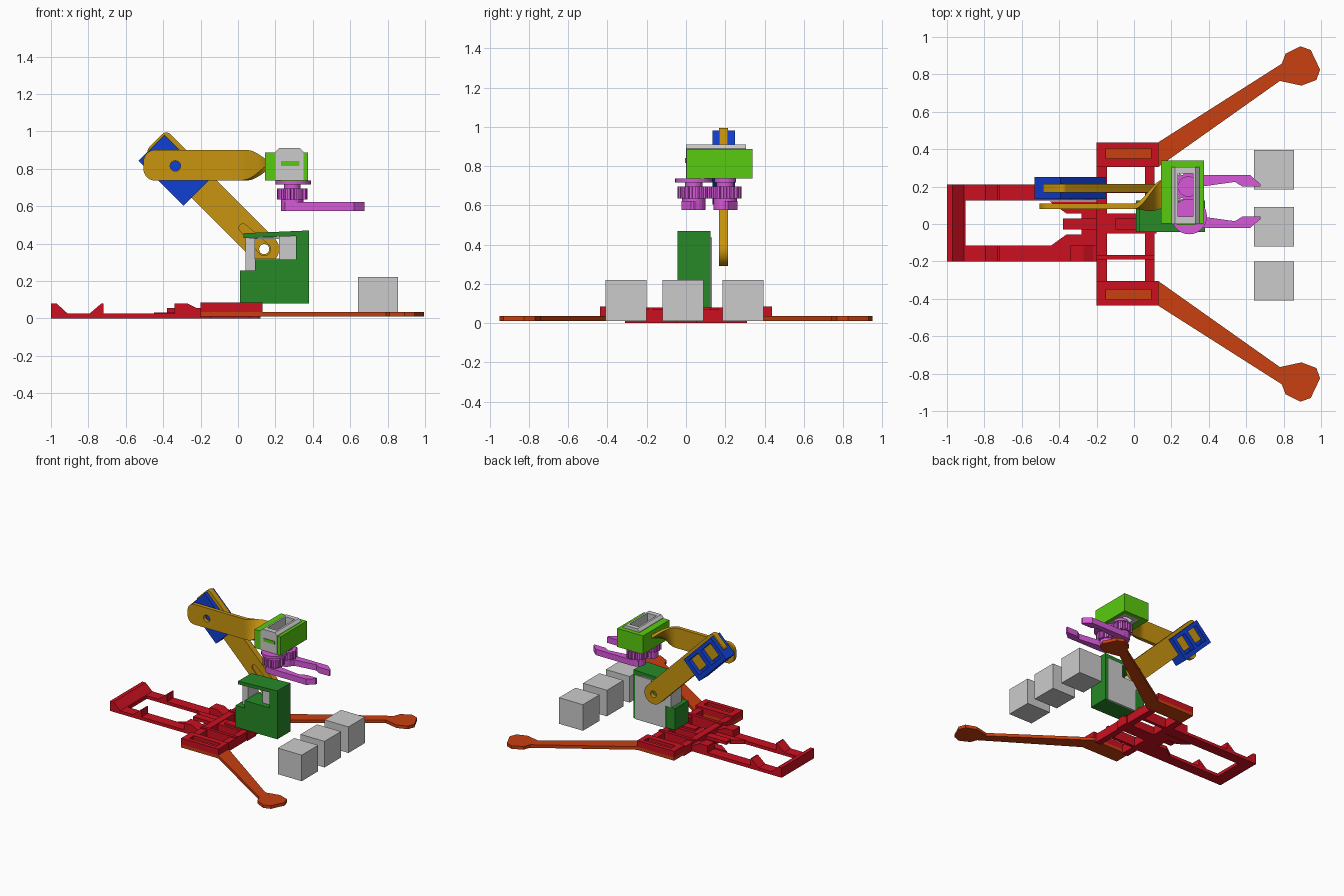
import bpy, bmesh, math
from math import sin, cos, pi, radians

if "Cube" in bpy.data.objects:
    bpy.data.objects.remove(bpy.data.objects["Cube"])

COLORS = dict(red=(0.6, 0.005, 0.015, 1), orange=(0.58, 0.05, 0.005, 1), green=(0.02, 0.25, 0.02, 1),
              gold=(0.58, 0.3, 0.005, 1), blue=(0.005, 0.05, 0.65, 1), lime=(0.1, 0.6, 0.005, 1),
              pink=(0.68, 0.1, 0.7, 1))
MATS = {}
for key, col in COLORS.items():
    MATS[key] = bpy.data.materials.new(key)
    MATS[key].diffuse_color = col
PLACE = {'z': lambda a, b, t: (a, b, t), 'y': lambda a, b, t: (a, t, b), 'x': lambda a, b, t: (t, a, b)}


def finish(name, bm, color=None):
    bmesh.ops.recalc_face_normals(bm, faces=bm.faces)
    me = bpy.data.meshes.new(name)
    bm.to_mesh(me)
    bm.free()
    ob = bpy.data.objects.new(name, me)
    bpy.context.collection.objects.link(ob)
    if color:
        me.materials.append(MATS[color])
    return ob


def solid(name, color, *prisms):
    """One object from extruded outlines: (axis, points, low, high)."""
    bm = bmesh.new()
    for axis, pts, lo, hi in prisms:
        a = [bm.verts.new(PLACE[axis](u, v, lo)) for u, v in pts]
        b = [bm.verts.new(PLACE[axis](u, v, hi)) for u, v in pts]
        bm.faces.new(a)
        bm.faces.new(b[::-1])
        for i in range(len(a)):
            j = (i + 1) % len(a)
            bm.faces.new((a[i], a[j], b[j], b[i]))
    return finish(name, bm, color)


def cut(ob, *prisms):
    for p in prisms:
        tool = solid("cutter", None, p)
        tool.hide_render = True
        mod = ob.modifiers.new("cut", 'BOOLEAN')
        mod.operation, mod.solver, mod.object = 'DIFFERENCE', 'EXACT', tool
        bpy.context.view_layer.objects.active = ob
        bpy.ops.object.modifier_apply(modifier=mod.name)
        bpy.data.objects.remove(tool)


def smooth(ob):
    bpy.ops.object.select_all(action='DESELECT')
    ob.select_set(True)
    bpy.context.view_layer.objects.active = ob
    bpy.ops.object.shade_smooth_by_angle(angle=radians(35))


def rect(a0, a1, b0, b1):
    return [(a0, b0), (a1, b0), (a1, b1), (a0, b1)]


def box(x0, x1, y0, y1, z0, z1):
    return ('z', rect(x0, x1, y0, y1), z0, z1)


def arc(cx, cy, r, a0=0, a1=360, n=24):
    full = a1 - a0 == 360
    return [(cx + r * cos(radians(a0 + (a1 - a0) * i / n)), cy + r * sin(radians(a0 + (a1 - a0) * i / n)))
            for i in range(n if full else n + 1)]


def mirror(pts, m=0.0):
    return [(x, 2 * m - y) for x, y in pts]


# rear tray of the base
parts = [('y', [(-1, 0), (-1, .08), (-.97, .08), (-.91, .025), (-.9, .025), (-.9, 0)], -.2, .21),
         box(-.28, -.19, -.06, .06, 0, .03), box(-.38, 0, -.03, .03, .03, .055)]
for y0, y1, s in ((-.2, -.115, -1), (.125, .21, 1)):
    parts += [box(-.92, -.19, y0, y1, 0, .025),
              ('y', [(-.8, .02), (-.73, .08), (-.72, .08), (-.72, .02)], y0, y1),
              ('y', [(-.34, .02), (-.34, .08), (-.27, .08), (-.22, .055), (-.19, .055), (-.19, .02)], y0, y1),
              ('z', [(-.45, .12 * s), (-.36, .055 * s), (-.19, .055 * s), (-.19, .12 * s)], 0, .03)]
solid("base_tray", "red", *parts)

# cross frame of the base, with a socket at each end
parts = [box(-.2, .12, -.05, .055, 0, .065), box(-.1, .12, -.03, .03, .06, .08)]
for x0, x1 in ((-.2, -.145), (.06, .11)):
    parts.append(box(x0, x1, -.31, .31, 0, .07))
for s in (1, -1):
    for d0, d1, x0, x1, z0, z1 in ((.165, .19, -.2, .11, 0, .08), (.305, .35, -.2, .13, .035, .085),
                                   (.405, .437, -.2, .13, .035, .085), (.34, .41, -.2, -.15, .035, .085),
                                   (.34, .41, .09, .13, .035, .085)):
        parts.append(box(x0, x1, min(s * d0, s * d1), max(s * d0, s * d1), z0, z1))
solid("base_cross_frame", "red", *parts)

# splayed legs with faceted feet
leg = [(-.2, .305), (.13, .305), (.78, .765), (.895, .74), (.975, .77), (.995, .825), (.945, .93),
       (.89, .95), (.81, .91), (.79, .857), (.13, .437), (-.2, .437)]
lug = rect(-.15, .09, .35, .405)
for side, f in (("left", list), ("right", mirror)):
    solid(side + "_leg", "orange", ('z', f(leg), .01, .035), ('z', f(lug), .03, .06))

# motor housing and its motor
solid("motor_housing", "green",
      ('y', [(.01, .08), (.38, .08), (.38, .47), (.03, .455), (.03, .43), (.31, .44), (.31, .315),
             (.09, .315), (.09, .255), (.01, .255)], -.043, .125))
motor = solid("base_motor", None,
              ('y', [(.09, .08), (.36, .08), (.36, .435), (.04, .43), (.04, .26), (.09, .26)], .12, .133))
cut(motor, ('y', rect(.09, .22, .32, .425), .1, .15))
solid("base_motor_body", None, box(.04, .09, 0, .125, .255, .43), box(.22, .31, 0, .125, .315, .438))

# lower arm, leaning back at 45 degrees
K = math.sqrt(.5)


def tilt(pts):
    return [(.14 + (v - s) * K, .37 + (s + v) * K) for s, v in pts]


lower = solid("lower_arm", "gold",
              ('y', tilt(arc(0, 0, .08, 90, 270, 16) + arc(.79, -.05, .03, -90, 0, 5)
                         + arc(.79, .05, .03, 0, 90, 5)), .168, .215))
cut(lower, ('y', tilt(arc(0, 0, .027)), .1, .3),
    ('y', tilt(arc(0, 0, .035, 100, 260, 8) + arc(.16, 0, .022, -90, 90, 8)), .15, .178))
smooth(lower)

# elbow motor bracket around the top of the lower arm
bracket = solid("elbow_bracket", "blue",
                ('y', tilt([(.47, -.14), (.81, -.14), (.81, .055), (.47, .055)]), .135, .25))
for s0, s1 in ((.505, .62), (.66, .775)):
    cut(bracket, ('y', tilt(rect(s0, s1, -.105, .025)), .2, .3))

# upper arm: flat strap, then a quarter twist
strap = solid("upper_arm", "gold",
              ('y', arc(-.445, .797, .06, 270, 180, 8) + arc(-.445, .84, .06, 180, 90, 8)
               + [(0, .9), (0, .737)], .08, .11))
cut(strap, ('y', arc(-.335, .815, .028), 0, .2))
smooth(strap)
bm = bmesh.new()
rings, N = [], 14
for i in range(N + 1):
    t = i / N
    e = t * t * (3 - 2 * t)
    a, h = e * pi / 2, .0815 - .008 * e
    ring = []
    for w, d in ((-h, -.015), (h, -.015), (h, .015), (-h, .015)):
        ring.append(bm.verts.new((.2 * t, .095 + .08 * e + w * sin(a) + d * cos(a),
                                  .8185 + w * cos(a) - d * sin(a))))
    rings.append(ring)
for r0, r1 in zip(rings, rings[1:]):
    for j in range(4):
        bm.faces.new((r0[j], r0[(j + 1) % 4], r1[(j + 1) % 4], r1[j]))
bm.faces.new(rings[0])
bm.faces.new(rings[-1])
smooth(finish("upper_arm_twist", bm, "gold"))
solid("upper_arm_tab", "gold", box(.165, .205, .13, .22, .77, .86))

# wrist housing and gripper motor
wrist = solid("wrist_housing", "lime", box(.145, .375, .003, .34, .737, .886))
cut(wrist, box(.2, .345, .03, .305, .7, .95))
grip = solid("gripper_motor", None,
             ('y', [(.2, .74), (.35, .74), (.35, .89), (.33, .91), (.22, .91), (.2, .89)], -.001, .306))
cut(grip, box(.235, .315, .04, .27, .7, .95))
solid("wrist_clip", "lime", box(.23, .33, -.006, .02, .815, .84))

# gripper gears and fingers, mirrored about the centre of the gripper
MID = .12


def gear(cx, cy, n=14):
    return [(cx + r * cos(2 * pi * (i + o) / n), cy + r * sin(2 * pi * (i + o) / n))
            for i in range(n) for o, r in ((-.3, .07), (-.2, .083), (.2, .083), (.3, .07))]


finger = [(.23, .2), (.25, .15), (.31, .145), (.36, .2), (.54, .225), (.58, .2), (.675, .2),
          (.675, .215), (.62, .262), (.38, .262), (.31, .262), (.25, .25)]
for side, f in (("far", list), ("near", lambda p: mirror(p, MID))):
    solid(side + "_gripper_gear", "pink", ('z', f(gear(.29, .2)), .635, .695),
          ('z', f(arc(.29, .2, .06)), .575, .64), ('z', f(arc(.29, .2, .045)), .69, .725))
    solid(side + "_gripper_finger", "pink", ('z', f(finger), .575, .622))
solid("gripper_plate", "pink", ('z', arc(.295, .04, .095, n=32), .715, .737),
      ('z', arc(.29, .2, .055), .717, .737))

# plain blocks in front of the robot
for name, y in (("right", -.305), ("middle", -.015), ("left", .29)):
    solid(name + "_block", None, box(.642, .855, y - .105, y + .105, .01, .22))

for m in bpy.data.materials:
    if m.users and not m.is_grease_pencil:
        m.use_nodes = True
        m.node_tree.nodes["Principled BSDF"].inputs["Base Color"].default_value = m.diffuse_color
